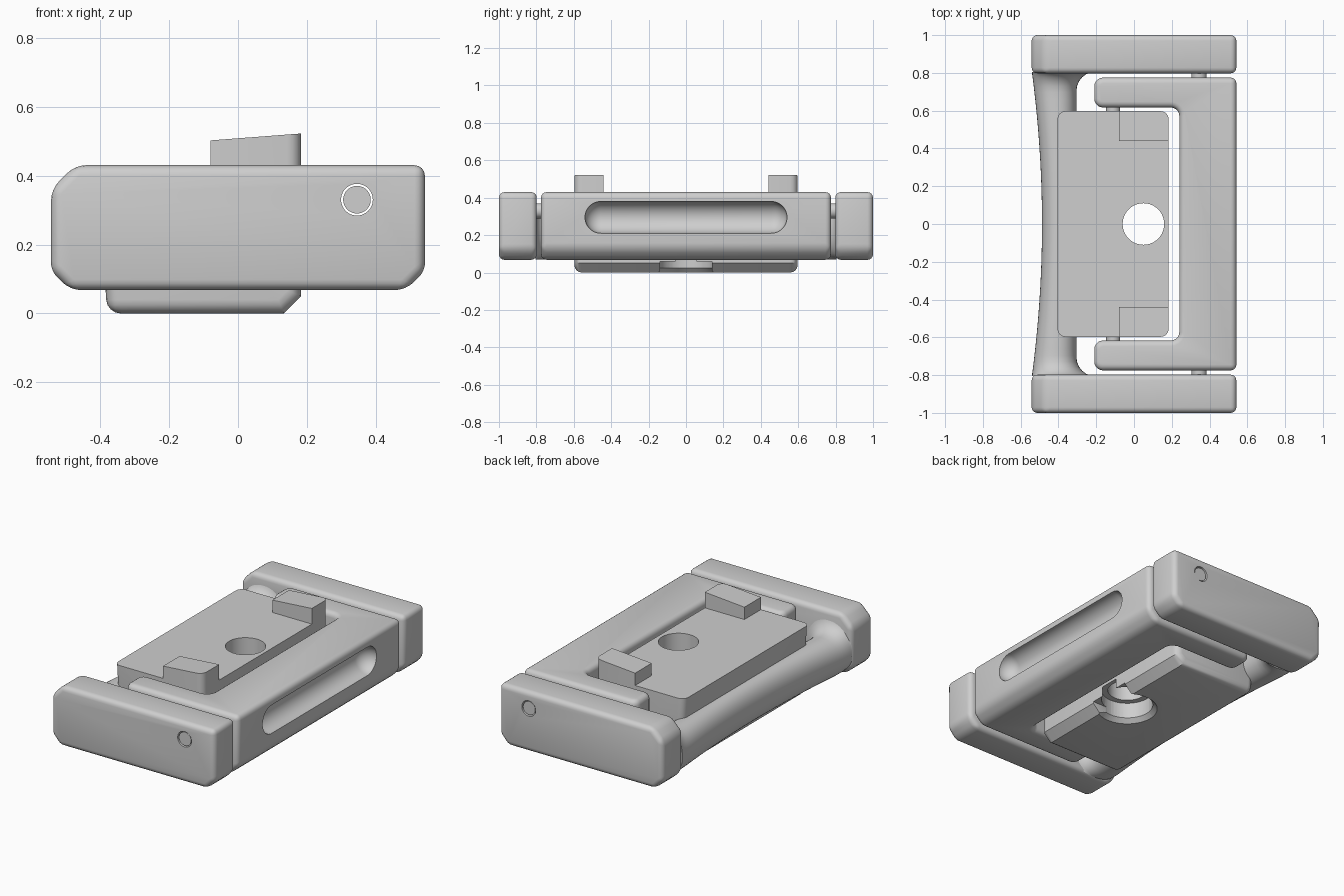
import bpy
import bmesh
import math
from mathutils import Matrix, Vector

cube = bpy.data.objects.get("Cube")
if cube:
    bpy.data.objects.remove(cube, do_unlink=True)

grey = bpy.data.materials.new("light_grey")
grey.use_nodes = True
COLOUR = (0.62, 0.62, 0.62, 1)
grey.diffuse_color = COLOUR
grey.node_tree.nodes["Principled BSDF"].inputs["Base Color"].default_value = COLOUR


def make(name, bm):
    bmesh.ops.recalc_face_normals(bm, faces=bm.faces)
    mesh = bpy.data.meshes.new(name)
    bm.to_mesh(mesh)
    bm.free()
    mesh.materials.append(grey)
    ob = bpy.data.objects.new(name, mesh)
    bpy.context.collection.objects.link(ob)
    return ob


def activate(ob):
    bpy.ops.object.select_all(action="DESELECT")
    ob.select_set(True)
    bpy.context.view_layer.objects.active = ob


def prism(points, axis, a, b):
    """Extrude a flat outline along y or z from a to b."""
    bm = bmesh.new()
    place = (lambda u, v: (u, a, v)) if axis == "y" else (lambda u, v: (u, v, a))
    face = bm.faces.new([bm.verts.new(place(u, v)) for u, v in points])
    out = bmesh.ops.extrude_face_region(bm, geom=[face])["geom"]
    step = Vector((0, b - a, 0)) if axis == "y" else Vector((0, 0, b - a))
    bmesh.ops.translate(bm, vec=step, verts=[g for g in out if isinstance(g, bmesh.types.BMVert)])
    bmesh.ops.recalc_face_normals(bm, faces=bm.faces)
    return bm


def bevel_edges(bm, rule, width, segments):
    edges = [e for e in bm.edges if rule(e.verts[0].co, e.verts[1].co)]
    bmesh.ops.bevel(bm, geom=edges, offset=width, segments=segments, profile=0.5,
                    affect="EDGES", clamp_overlap=True)


def cylinder(name, radius, start, end, end_radius=None):
    start, end = Vector(start), Vector(end)
    bm = bmesh.new()
    turn = (end - start).to_track_quat("Z", "Y").to_matrix().to_4x4()
    bmesh.ops.create_cone(bm, cap_ends=True, segments=48, radius1=radius,
                          radius2=end_radius or radius, depth=(end - start).length,
                          matrix=Matrix.Translation((start + end) / 2) @ turn)
    return make(name, bm)


def box(name, low, high):
    return make(name, prism([(low[0], low[1]), (high[0], low[1]), (high[0], high[1]),
                             (low[0], high[1])], "z", low[2], high[2]))


def round_edges(ob, width):
    activate(ob)
    mod = ob.modifiers.new("soft_edges", "BEVEL")
    mod.width = width
    mod.segments = 4
    mod.limit_method = "ANGLE"
    mod.angle_limit = math.radians(30)
    bpy.ops.object.modifier_apply(modifier=mod.name)


def cut(ob, cutter):
    activate(ob)
    mod = ob.modifiers.new("cut", "BOOLEAN")
    mod.operation = "DIFFERENCE"
    mod.solver = "EXACT"
    mod.object = cutter
    bpy.ops.object.modifier_apply(modifier=mod.name)
    bpy.data.objects.remove(cutter, do_unlink=True)


def smooth(ob):
    activate(ob)
    bpy.ops.object.shade_smooth_by_angle(angle=math.radians(35))


PIN_X, PIN_Z = 0.345, 0.33
SIDE, LOW, TOP = 0.542, 0.068, 0.43


def pin_bore():
    return cylinder("bore_cutter", 0.046, (PIN_X, -1.1, PIN_Z), (PIN_X, 1.1, PIN_Z))


# End blocks with chamfered corners and a pin bore
C, D = 0.055, 0.07
block_outline = [(-SIDE, LOW + C), (C - SIDE, LOW), (SIDE - C, LOW), (SIDE, LOW + C),
                 (SIDE, TOP), (D - SIDE, TOP), (-SIDE, TOP - D)]
for name, a, b in (("front_block", -1, -0.798), ("back_block", 0.798, 1)):
    block = make(name, prism(block_outline, "y", a, b))
    round_edges(block, 0.03)
    cut(block, pin_bore())
    smooth(block)

# Hinge pin through the blocks and the swinging frame
smooth(cylinder("hinge_pin", 0.04, (PIN_X, -0.995, PIN_Z), (PIN_X, 0.995, PIN_Z)))

# Swinging frame shaped like a U
half = [(SIDE, 0.775), (-0.21, 0.775), (-0.21, 0.617), (0.24, 0.617)]
frame_outline = half + [(x, -y) for x, y in reversed(half)]
bm = prism(frame_outline, "z", LOW, TOP)
bevel_edges(bm, lambda p, q: min(p.x, q.x) > 0.5 and max(p.z, q.z) < 0.1, 0.06, 1)
bevel_edges(bm, lambda p, q: abs(p.z - q.z) > 0.3 and max(p.x, q.x) < 0.3, 0.045, 5)
frame = make("swinging_frame", bm)
round_edges(frame, 0.03)
cut(frame, pin_bore())

# Finger groove, cut with a capsule
bm = bmesh.new()
bmesh.ops.create_uvsphere(bm, u_segments=48, v_segments=24, radius=0.085,
                          matrix=Matrix.Rotation(math.pi / 2, 4, "X"))
north = [f for f in bm.faces if f.calc_center_median().y > 0]
bmesh.ops.split(bm, geom=north)
for f in bm.faces:
    f.tag = f.calc_center_median().y > 0
for v in bm.verts:
    v.co += Vector((SIDE, 0.455 if v.link_faces[0].tag else -0.455, 0.295))
rims = [e for e in bm.edges if e.is_boundary]
bmesh.ops.bridge_loops(bm, edges=rims)
cut(frame, make("groove_cutter", bm))
smooth(frame)

# Grip bar, waisted in the middle and flared into the blocks
bm = bmesh.new()
rings, STEPS, SIDES = [], 36, 40
for i in range(STEPS + 1):
    y = 0.805 * math.sin(math.pi / 2 * (2 * i / STEPS - 1))
    d = min(max(0.805 - abs(y), 0) / 0.1, 1)
    flare = 1 - math.sqrt(1 - (1 - d) ** 2)
    outer = -0.487 - 0.053 * (y / 0.8) ** 2
    inner = -0.305 + 0.1 * flare
    top, middle = 0.31 + 0.09 * flare, 0.19
    ring = []
    for k in range(SIDES):
        c, s = math.cos(math.tau * k / SIDES), math.sin(math.tau * k / SIDES)
        u = math.copysign(abs(c) ** 0.92, c)
        w = math.copysign(abs(s) ** 0.92, s)
        reach = top - middle if s > 0 else middle - LOW - 0.002
        ring.append(bm.verts.new(((outer + inner) / 2 + u * (inner - outer) / 2, y,
                                  middle + w * reach)))
    rings.append(ring)
for r, n in zip(rings, rings[1:]):
    for k in range(SIDES):
        m = (k + 1) % SIDES
        bm.faces.new((r[k], r[m], n[m], n[k]))
bm.faces.new(rings[0])
bm.faces.new(rings[-1])
smooth(make("grip_bar", bm))

# Centre plate with rounded corners and underside
plate_outline = [(-0.38, 0), (0.133, 0), (0.183, 0.05), (0.183, 0.428), (-0.405, 0.428)]
bm = prism(plate_outline, "y", -0.597, 0.597)


def plate_rule(p, q):
    upright = abs(p.z - q.z) > 0.01
    under = max(p.z, q.z) < 0.001 and min(p.x, q.x) < 0
    return upright or under


bevel_edges(bm, plate_rule, 0.04, 4)
plate = make("centre_plate", bm)
cut(plate, cylinder("hole_cutter", 0.11, (0.05, 0, -0.1), (0.05, 0, 0.5)))
cut(plate, cylinder("counterbore_cutter", 0.145, (0.05, 0, -0.1), (0.05, 0, 0.12)))
cut(plate, cylinder("flare_cutter", 0.18, (0.05, 0, -0.01), (0.05, 0, 0.03), 0.14))
cut(plate, box("slot_cutter", (0.05, -0.14, -0.1), (0.3, 0.14, 0.06)))
smooth(plate)

# Locating tabs and pivot pins at both ends of the plate
tab_outline = [(-0.08, 0.41), (0.183, 0.41), (0.183, 0.522), (-0.08, 0.502)]
for side, s in (("front", -1), ("back", 1)):
    bm = prism(tab_outline, "y", s * 0.44, s * 0.597)
    bevel_edges(bm, lambda p, q: min(p.x, q.x) > 0.17 and min(abs(p.y), abs(q.y)) > 0.5, 0.04, 4)
    smooth(make(side + "_tab", bm))
    smooth(cylinder(side + "_pivot_pin", 0.037, (-0.11, s * 0.57, 0.24), (-0.11, s * 0.66, 0.24)))
